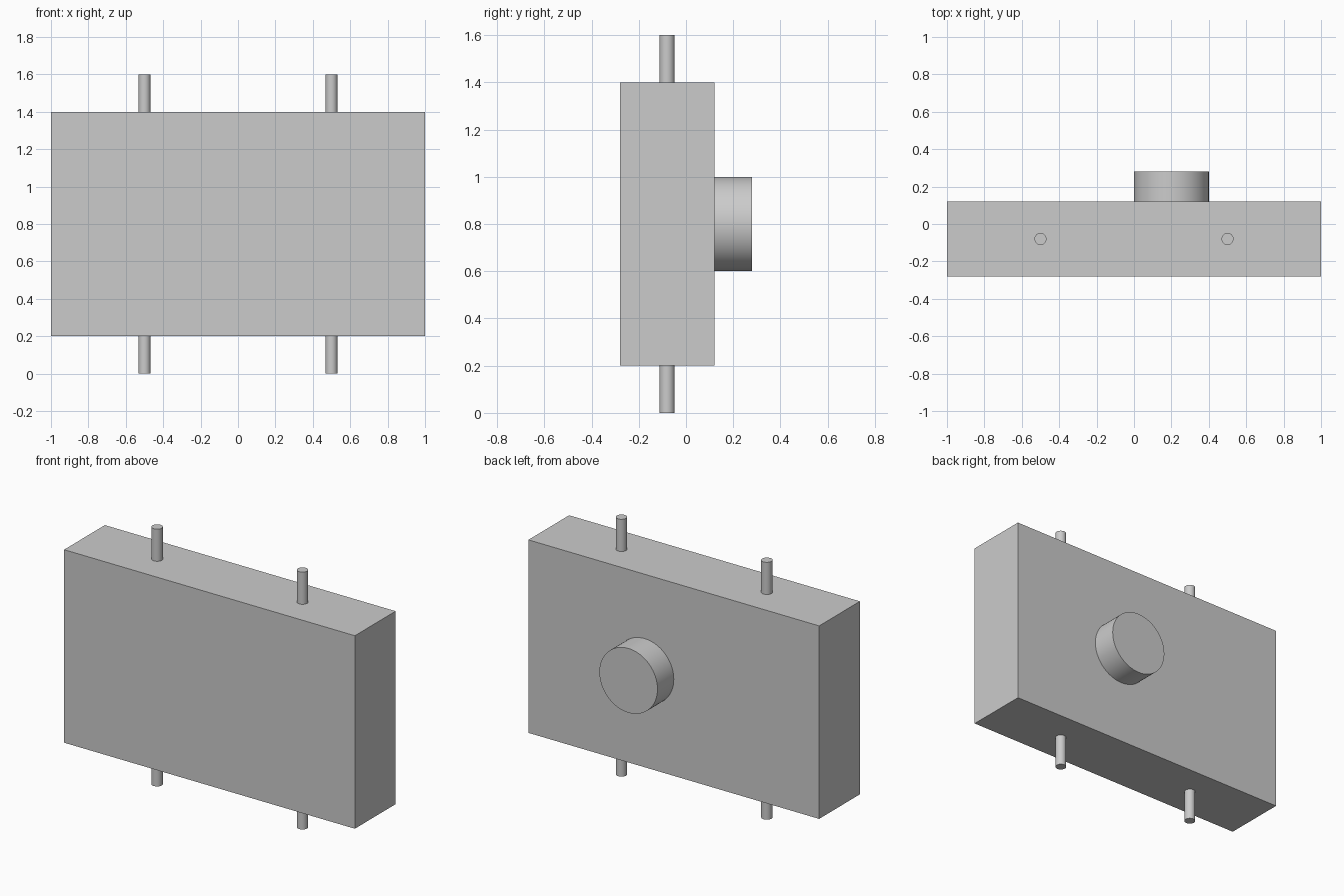
import bpy
import math

cube = bpy.data.objects.get("Cube")
if cube:
    bpy.data.objects.remove(cube, do_unlink=True)

# Single plain grey
grey = bpy.data.materials.new("light_grey")
grey.use_nodes = True
colour = (0.6, 0.6, 0.6, 1)
grey.diffuse_color = colour
grey.node_tree.nodes["Principled BSDF"].inputs["Base Color"].default_value = colour


def finish(name):
    obj = bpy.context.object
    obj.name = name
    obj.data.materials.append(grey)
    return obj


def cylinder(name, radius, depth, location, rotation=(0, 0, 0)):
    bpy.ops.mesh.primitive_cylinder_add(vertices=64, radius=radius, depth=depth,
                                        location=location, rotation=rotation)
    finish(name)
    bpy.ops.object.shade_smooth_by_angle(angle=math.radians(30))


# Rectangular body
bpy.ops.mesh.primitive_cube_add(size=1, location=(0, -0.08, 0.8))
body = finish("body")
body.scale = (2, 0.4, 1.2)
bpy.ops.object.transform_apply(location=False, rotation=False, scale=True)

# Round knob on the back, seated on the body face
cylinder("back_knob", 0.2, 0.16, (0.2, 0.2, 0.8), (math.pi / 2, 0, 0))

# Rods passing vertically through the body
for side, x in (("left", 0.5), ("right", -0.5)):
    cylinder(side + "_rod", 0.032, 1.6, (x, -0.08, 0.8))
